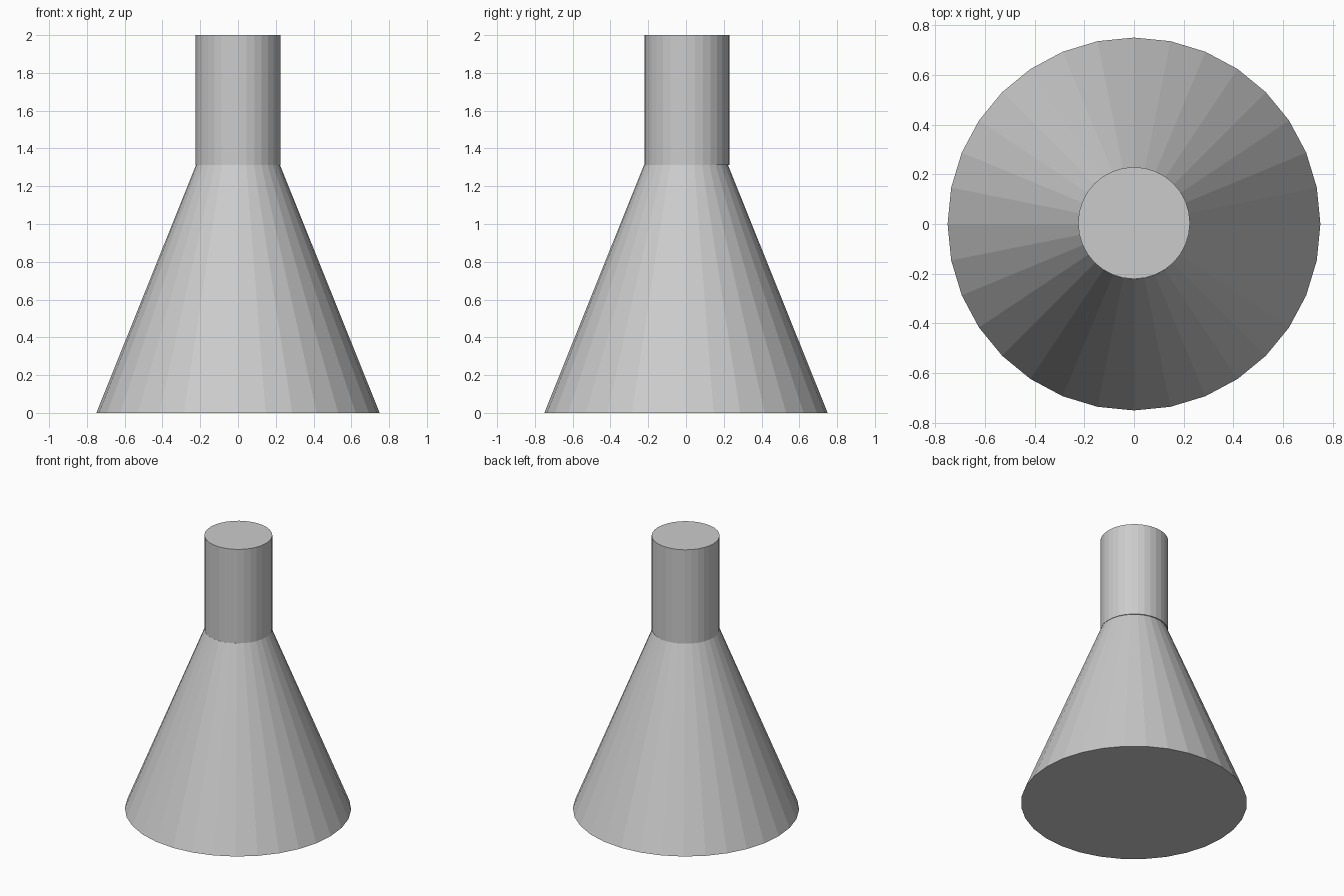
import bpy

if "Cube" in bpy.data.objects:
    bpy.data.objects.remove(bpy.data.objects["Cube"])

SIDES = 32


def frustum(name, r_bottom, r_top, z0, z1, y=0.0):
    bpy.ops.mesh.primitive_cone_add(
        vertices=SIDES, radius1=r_bottom, radius2=r_top,
        depth=z1 - z0, location=(0, y, (z0 + z1) / 2))
    obj = bpy.context.object
    obj.name = name
    return obj


# Flared lower body
frustum("conical_body", 0.75, 0.222, 0.0, 1.313)

# Straight neck, set very slightly towards the back
frustum("neck", 0.225, 0.225, 1.313, 2.0, y=0.004)
